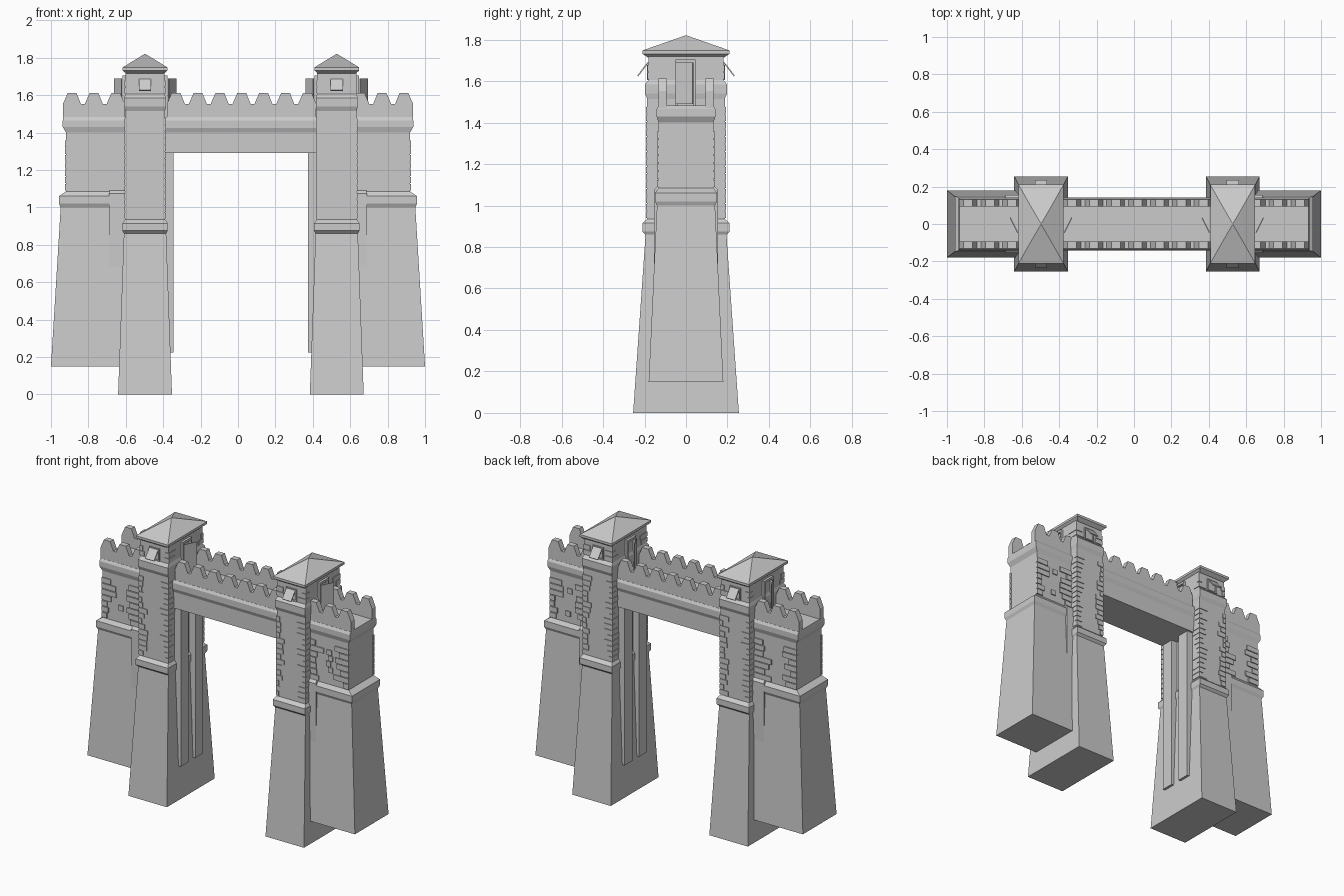
import bpy, bmesh, random
from mathutils import Vector, Matrix

random.seed(4)
if "Cube" in bpy.data.objects:
    bpy.data.objects.remove(bpy.data.objects["Cube"])

# Single stone colour
stone = bpy.data.materials.new("pale_grey_stone")
stone.use_nodes = True
GREY = (0.6, 0.6, 0.6, 1)
stone.diffuse_color = GREY
stone.node_tree.nodes["Principled BSDF"].inputs["Base Color"].default_value = GREY


def finish(name, bm):
    bmesh.ops.recalc_face_normals(bm, faces=bm.faces)
    mesh = bpy.data.meshes.new(name)
    bm.to_mesh(mesh)
    bm.free()
    mesh.materials.append(stone)
    obj = bpy.data.objects.new(name, mesh)
    bpy.context.collection.objects.link(obj)
    return obj


def add_box(bm, lo, hi):
    lo, hi = Vector(lo), Vector(hi)
    size = [abs(v) for v in hi - lo]
    bmesh.ops.create_cube(bm, size=1, matrix=Matrix.Translation((lo + hi) / 2) @ Matrix.Diagonal((*size, 1)))


def loft(name, rings):
    """Stack rectangles given as (x0, x1, half_depth, z)."""
    bm = bmesh.new()
    loops = [[bm.verts.new(p) for p in ((a, -h, z), (b, -h, z), (b, h, z), (a, h, z))]
             for a, b, h, z in rings]
    for low, high in zip(loops, loops[1:]):
        for i in range(4):
            j = (i + 1) % 4
            bm.faces.new((low[i], low[j], high[j], high[i]))
    bm.faces.new(loops[0])
    bm.faces.new(loops[-1])
    return finish(name, bm)


def add_prism(bm, points, offset):
    """Extrude a polygon along an offset vector."""
    face = bm.faces.new([bm.verts.new(p) for p in points])
    moved = bmesh.ops.extrude_face_region(bm, geom=[face])["geom"]
    bmesh.ops.translate(bm, verts=[v for v in moved if isinstance(v, bmesh.types.BMVert)], vec=offset)
    bm.faces.new([v for v in reversed(face.verts)]) if not face.is_valid else None


def battlement(name, start, step, count):
    """Two parapets with sloped merlons."""
    bm = bmesh.new()
    outline = [(start, 1.47)]
    for i in range(count):
        x = start + i * step
        for t, z in ((0, 1.553), (0.22, 1.612), (0.62, 1.612), (0.82, 1.553)):
            outline.append((x + step * t, z))
    outline.append((outline[-1][0], 1.47))
    for y in (-0.132, 0.094):
        add_prism(bm, [(x, y, z) for x, z in outline], (0, 0.038, 0))
    finish(name, bm)


def courses(z0, z1, height=0.036):
    z = z0
    while z + height <= z1 + 0.001:
        yield z, z + height - 0.005
        z += height


def tower(side, cx):
    # Battered base, string courses, shaft and upper chamber
    profile = [(0.144, 0.255, 0), (0.113, 0.195, 0.86), (0.121, 0.21, 0.875), (0.121, 0.21, 0.915),
               (0.107, 0.187, 0.935), (0.107, 0.187, 1.515), (0.112, 0.198, 1.54),
               (0.112, 0.198, 1.585), (0.105, 0.18, 1.605), (0.105, 0.18, 1.74)]
    loft(side + "_tower", [(cx - w, cx + w, d, z) for w, d, z in profile])
    # Hipped roof with flared eaves
    roof = [(0.1, 0.185, 1.715), (0.12, 0.21, 1.732), (0.12, 0.21, 1.748),
            (0.055, 0.095, 1.788), (0.002, 0.004, 1.82)]
    loft(side + "_tower_roof", [(cx - w, cx + w, d, z) for w, d, z in roof])

    # Corner stones on shaft and chamber
    bm = bmesh.new()
    for z0, z1, w, d in ((0.94, 1.515, 0.107, 0.187), (1.61, 1.715, 0.105, 0.18)):
        for a, b in courses(z0, z1):
            for sx in (-1, 1):
                for sy in (-1, 1):
                    lx, ly = random.uniform(0.02, 0.068), random.uniform(0.02, 0.08)
                    x, y = cx + sx * (w + 0.004), sy * (d + 0.005)
                    add_box(bm, (x, y, a), (x - sx * lx, y - sy * 0.01, b))
                    add_box(bm, (x, y, a), (x - sx * 0.01, y - sy * ly, b))
    finish(side + "_tower_corner_stones", bm)

    # Windows with raised awning shutters, front and back
    bm = bmesh.new()
    for s in (-1, 1):
        for x in (-0.034, 0.034):
            add_box(bm, (cx + x - 0.005, s * 0.175, 1.61), (cx + x + 0.005, s * 0.187, 1.69))
        for z in (1.61, 1.685):
            add_box(bm, (cx - 0.039, s * 0.175, z - 0.004), (cx + 0.039, s * 0.187, z + 0.004))
        add_prism(bm, [(cx - 0.033, s * 0.187, 1.68), (cx + 0.033, s * 0.187, 1.68),
                       (cx + 0.033, s * 0.231, 1.622), (cx - 0.033, s * 0.231, 1.622)],
                  (0, s * 0.004, 0.005))
    finish(side + "_tower_windows", bm)

    # Doorways onto the walks, each with an open leaf
    bm = bmesh.new()
    for s in (-1, 1):
        x0, x1 = cx + s * 0.1, cx + s * 0.12
        for y in (-0.045, 0.04):
            add_box(bm, (x0, y - 0.006, 1.48), (x1, y + 0.006, 1.7))
        add_box(bm, (x0, -0.051, 1.69), (x1, 0.046, 1.705))
        add_prism(bm, [(cx + s * 0.122, -0.045, 1.49), (cx + s * 0.162, 0.035, 1.49),
                       (cx + s * 0.162, 0.035, 1.69), (cx + s * 0.122, -0.045, 1.69)],
                  (s * 0.005, -0.003, 0))
    finish(side + "_tower_doors", bm)


def wing(side, s, tower_x):
    # Battered lower wall, string course, upper wall and cornice
    inner = tower_x - s * 0.02
    profile = [(1.0, 0.18, 0.15), (0.948, 0.14, 1.0), (0.957, 0.15, 1.02), (0.957, 0.15, 1.06),
               (0.92, 0.132, 1.085), (0.92, 0.132, 1.4), (0.937, 0.142, 1.43),
               (0.937, 0.142, 1.465), (0.934, 0.133, 1.482)]
    loft(side + "_wing_wall", [(inner, s * x, d, z) for x, d, z in profile])
    battlement(side + "_wing_battlement", s * 0.936, -s * 0.117, 3)

    # Irregular facing stones
    bm = bmesh.new()
    near = tower_x + s * 0.1
    for a, b in courses(1.09, 1.4, 0.039):
        for sy in (-1, 1):
            y0, y1 = sy * 0.125, sy * 0.139
            add_box(bm, (s * 0.924, y0, a), (s * random.uniform(0.81, 0.89), y1, b))
            add_box(bm, (near, y0, a), (s * random.uniform(0.67, 0.74), y1, b))
            if random.random() < 0.4:
                x = random.uniform(0.75, 0.77)
                add_box(bm, (s * x, y0, a), (s * (x + 0.035), y1, b))
    finish(side + "_wing_facing_stones", bm)

    # Buttress between wing and tower
    loft(side + "_buttress", [(inner, s * 0.69, 0.155, 0.25), (inner, s * 0.69, 0.155, 1.075),
                              (inner, s * 0.685, 0.13, 1.1)])

    # Twin pilasters inside the gateway
    bm = bmesh.new()
    for y in (-0.12, 0.035):
        add_box(bm, (tower_x, y, 0.225), (tower_x - s * 0.153, y + 0.085, 1.3))
    finish(side + "_gateway_pilasters", bm)


for side, s, cx in (("right", -1, -0.497), ("left", 1, 0.528)):
    tower(side, cx)
    wing(side, s, cx)

# Bridge over the gateway
span = [(0.132, 1.29), (0.132, 1.4), (0.142, 1.425), (0.142, 1.465), (0.133, 1.482)]
loft("bridge", [(-0.45, 0.48, d, z) for d, z in span])
battlement("bridge_battlement", -0.38, 0.117, 7)
